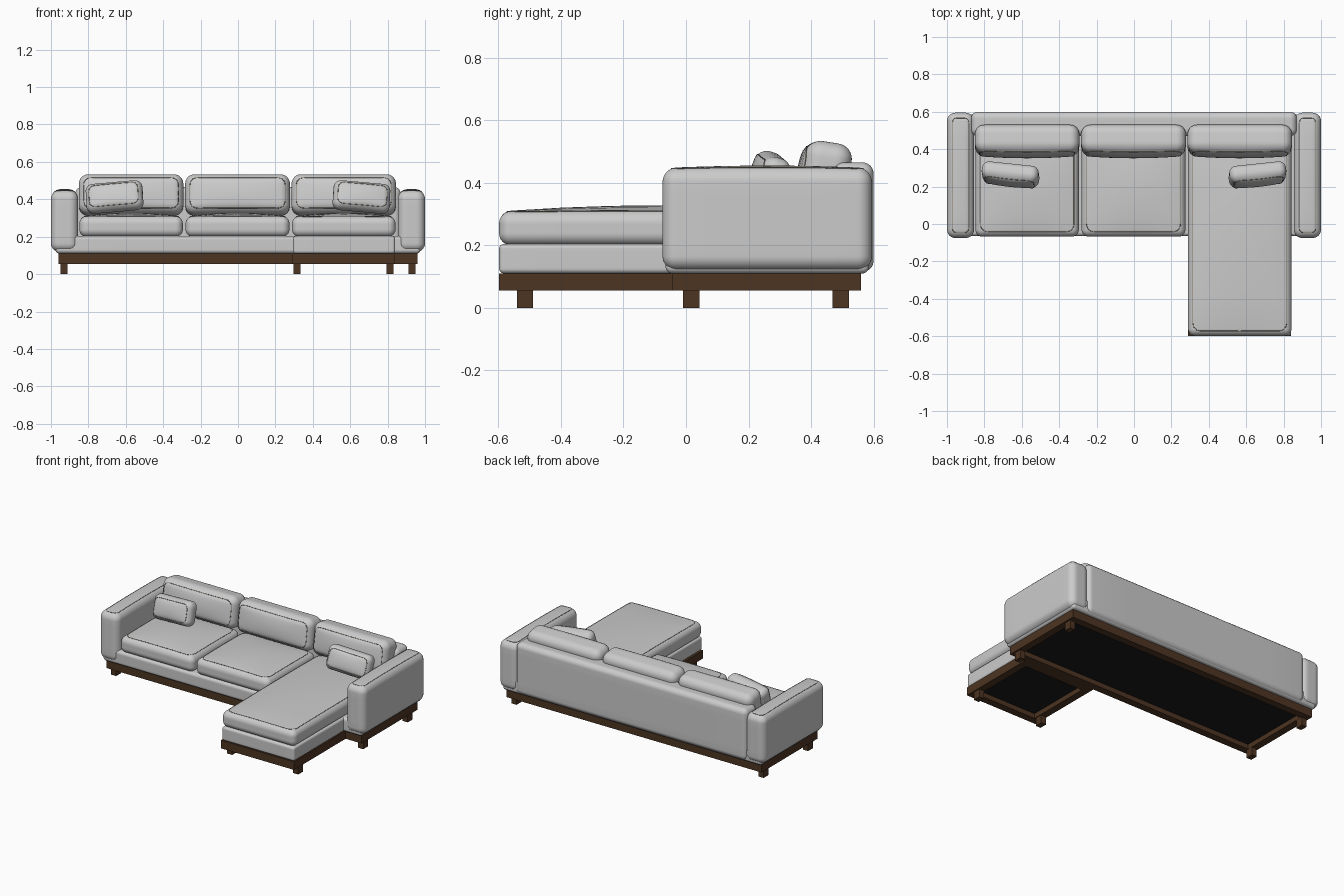
import bpy, bmesh, math
from mathutils import Vector, Matrix, Euler

if "Cube" in bpy.data.objects:
    bpy.data.objects.remove(bpy.data.objects["Cube"])


def material(name, rgb):
    m = bpy.data.materials.new(name)
    m.diffuse_color = (*rgb, 1)
    m.use_nodes = True
    m.node_tree.nodes["Principled BSDF"].inputs["Base Color"].default_value = m.diffuse_color
    return m


FABRIC = material("light grey fabric", (0.6, 0.6, 0.6))
WOOD = material("dark walnut", (0.075, 0.035, 0.016))
LINING = material("black lining", (0.01, 0.01, 0.01))
THREAD = material("taupe stitching", (0.24, 0.19, 0.14))
CORNER, FLAT = 4, 6          # grid steps per rounded corner / flat middle
N = 2 * CORNER + FLAT


def soft_point(p, half, r, crown):
    """Project a box point onto the rounded box, then puff the +z face."""
    core = Vector([max(-(h - r), min(h - r, c)) for c, h in zip(p, half)])
    q = core + (p - core).normalized() * r
    if q.z > 0:
        u, v = q.x / half[0], q.y / half[1]
        q.z += crown * max(0, 1 - u * u) * max(0, 1 - v * v) * q.z / half[2]
    return q


def spaced(t, h, r):
    """Map a uniform grid coordinate (-1..1) so steps cluster at the corners."""
    i = round((t + 1) / 2 * N)
    j = min(i, N - i)
    if j <= CORNER:
        a = h - r + r * math.tan((1 - j / CORNER) * math.pi / 4)
    else:
        a = (h - r) * (1 - (j - CORNER) / (FLAT / 2))
    return -a if i < N / 2 else a


def soft_box(name, size, loc, rot=(0, 0, 0), r=0.04, crown=0.0, seam=0):
    half = [s / 2 for s in size]
    bm = bmesh.new()
    bmesh.ops.create_cube(bm, size=2)
    bmesh.ops.subdivide_edges(bm, edges=bm.edges[:], cuts=N - 1, use_grid_fill=True)
    for v in bm.verts:
        p = Vector([spaced(c, h, r) for c, h in zip(v.co, half)])
        v.co = soft_point(p, half, r, crown)
    for f in bm.faces:
        f.smooth = True
    me = bpy.data.meshes.new(name)
    bm.to_mesh(me)
    bm.free()
    me.materials.append(FABRIC)
    ob = bpy.data.objects.new(name, me)
    ob.location = loc
    ob.rotation_euler = [math.radians(a) for a in rot]
    bpy.context.collection.objects.link(ob)
    if seam:
        add_seam(ob, half, r, crown, seam)


def add_seam(owner, half, r, crown, inset):
    """Thin stitched line running round the puffed face."""
    a, b = half[0] - inset, half[1] - inset
    c = min(0.045, a * 0.6, b * 0.6)
    pts = []
    for k, (sx, sy) in enumerate([(1, 1), (-1, 1), (-1, -1), (1, -1)]):
        for s in range(7):
            t = math.radians(90 * k + 15 * s)
            pts.append(Vector((sx * (a - c) + c * math.cos(t),
                               sy * (b - c) + c * math.sin(t), half[2])))
    loop = []
    for p, q in zip(pts, pts[1:] + pts[:1]):
        n = max(1, int((q - p).length / 0.03))
        loop += [soft_point(p.lerp(q, i / n), half, r, crown) for i in range(n)]
    cu = bpy.data.curves.new(owner.name + "_seam", 'CURVE')
    cu.dimensions = '3D'
    cu.bevel_depth = 0.0018
    cu.bevel_resolution = 1
    sp = cu.splines.new('POLY')
    sp.points.add(len(loop) - 1)
    for pt, co in zip(sp.points, loop):
        pt.co = (*co, 1)
    sp.use_cyclic_u = True
    cu.materials.append(THREAD)
    ob = bpy.data.objects.new(owner.name + "_seam", cu)
    ob.location, ob.rotation_euler = owner.location, owner.rotation_euler
    bpy.context.collection.objects.link(ob)


def block(name, x, y, z, mat):
    """Sharp box from (min, max) ranges."""
    bm = bmesh.new()
    bmesh.ops.create_cube(bm, size=1)
    for v in bm.verts:
        v.co = [lo + (hi - lo) * (c + 0.5) for c, (lo, hi) in zip(v.co, (x, y, z))]
    me = bpy.data.meshes.new(name)
    bm.to_mesh(me)
    bm.free()
    me.materials.append(mat)
    bpy.context.collection.objects.link(bpy.data.objects.new(name, me))


def soft_range(name, x, y, z, **kw):
    size = [b - a for a, b in (x, y, z)]
    soft_box(name, size, [(a + b) / 2 for a, b in (x, y, z)], **kw)


def frame(name, x, y, w=0.05):
    """Rectangular wooden rail frame with a dark lining inside."""
    z = (0.055, 0.11)
    block(name + "_front_rail", x, (y[0], y[0] + w), z, WOOD)
    block(name + "_back_rail", x, (y[1] - w, y[1]), z, WOOD)
    inner = (y[0] + w, y[1] - w)
    block(name + "_left_rail", (x[0], x[0] + w), inner, z, WOOD)
    block(name + "_right_rail", (x[1] - w, x[1]), inner, z, WOOD)
    block(name + "_lining", (x[0] + w, x[1] - w), inner, (0.088, 0.112), LINING)


# Wooden base and legs
frame("main_frame", (-0.96, 0.96), (-0.043, 0.56))
frame("chaise_frame", (0.29, 0.84), (-0.598, -0.043))
legs = [(sx * 0.93, y) for sx in (-1, 1) for y in (0.017, 0.495)]
legs += [(0.316, -0.515), (0.813, -0.515)]
for i, (x, y) in enumerate(legs):
    block(f"leg_{i + 1}", (x - 0.019, x + 0.019), (y - 0.026, y + 0.026), (0, 0.056), WOOD)

# Upholstered platform
soft_range("main_platform", (-0.975, 0.975), (-0.065, 0.585), (0.11, 0.205), r=0.02)
soft_range("chaise_platform", (0.295, 0.84), (-0.598, 0.1), (0.11, 0.204), r=0.015)

# Back panel and arms
soft_range("back_panel", (-0.87, 0.87), (0.47, 0.6), (0.115, 0.465), r=0.035)
for side, s in (("left", -1), ("right", 1)):
    x = sorted((s * 0.855, s * 1.0))
    soft_range(f"{side}_arm", x, (-0.075, 0.595), (0.12, 0.447), r=0.045,
               crown=0.008, seam=0.027)

# Seat and back cushions
for i, (x0, x1) in enumerate([(-0.848, -0.295), (-0.28, 0.275), (0.289, 0.842)]):
    front = -0.598 if i == 2 else -0.068
    name = "chaise_seat_cushion" if i == 2 else f"seat_cushion_{i + 1}"
    soft_range(name, (x0, x1), (front, 0.45), (0.2, 0.308), r=0.038, crown=0.02, seam=0.025)
    soft_box(f"back_cushion_{i + 1}", (x1 - x0 + 0.005, 0.215, 0.15),
             ((x0 + x1) / 2, 0.447, 0.423), rot=(81, 0, 0), r=0.05, crown=0.018, seam=0.022)

# Throw pillows
for side, s in (("left", -1), ("right", 1)):
    soft_box(f"{side}_throw_pillow", (0.305, 0.16, 0.09), (s * 0.66, 0.265, 0.412),
             rot=(72, s * 5, s * 6), r=0.038, crown=0.016, seam=0.018)
